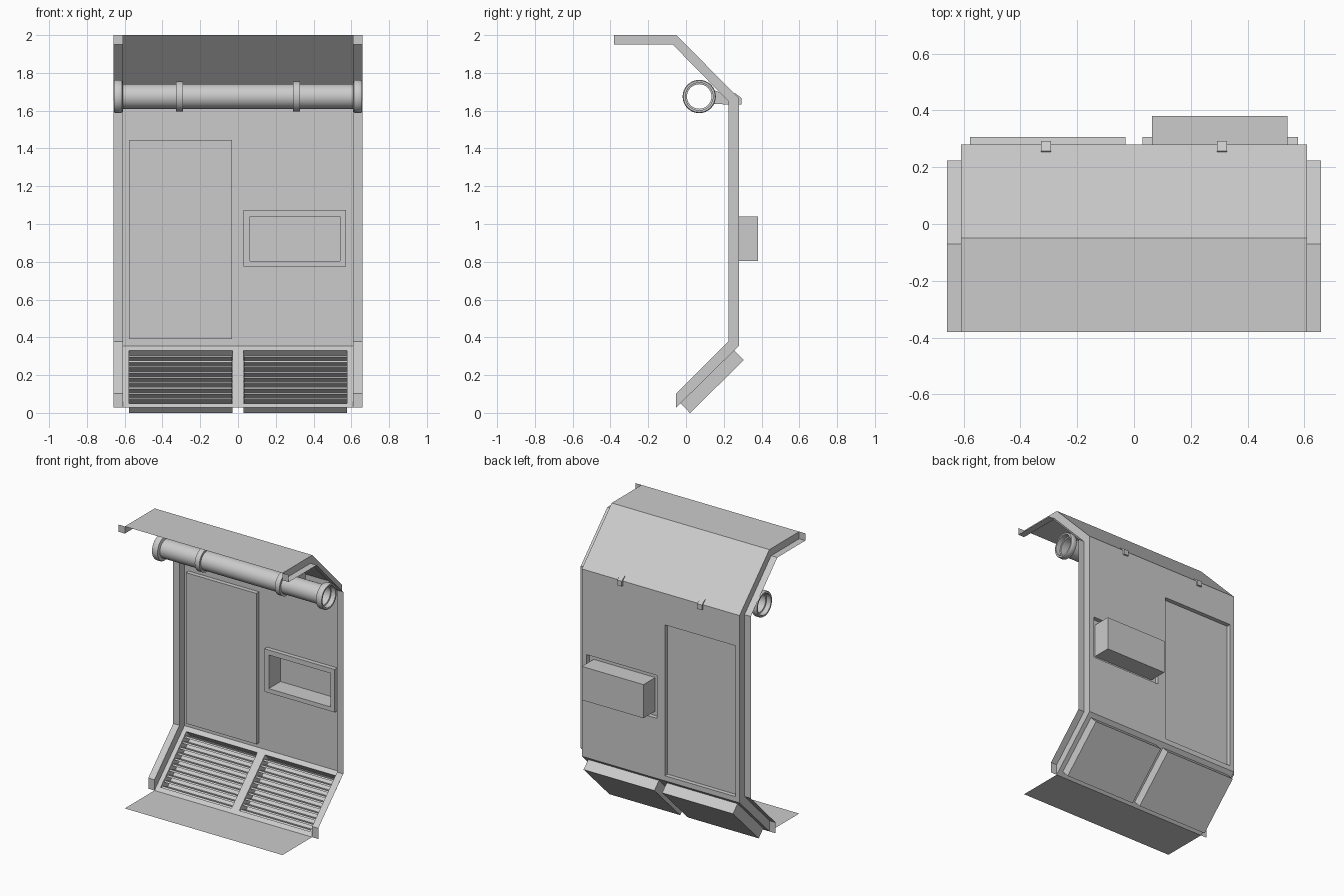
import bpy, bmesh, math
from mathutils import Vector

if "Cube" in bpy.data.objects:
    bpy.data.objects.remove(bpy.data.objects["Cube"])

W, F = 0.61, 0.658            # panel half width, outer edge of rib flange
OUT = [(-.38, 2), (-.05, 2), (.28, 1.665), (.28, .355), (-.052, .028)]
INN = [(-.38, 1.95), (-.07, 1.95), (.224, 1.65), (.224, .378), (-.052, .103)]
VENTS = [(-.578, -.03), (.03, .578)]


def make(name, faces, smooth=False):
    """Mesh object from a list of polygons given as point lists."""
    bm = bmesh.new()
    for f in faces:
        bm.faces.new([bm.verts.new(p) for p in f])
    bmesh.ops.remove_doubles(bm, verts=bm.verts, dist=1e-5)
    bmesh.ops.recalc_face_normals(bm, faces=bm.faces)
    me = bpy.data.meshes.new(name)
    bm.to_mesh(me)
    bm.free()
    ob = bpy.data.objects.new(name, me)
    bpy.context.collection.objects.link(ob)
    if smooth:
        bpy.context.view_layer.objects.active = ob
        ob.select_set(True)
        bpy.ops.object.shade_smooth_by_angle(angle=math.radians(35))
        ob.select_set(False)
    return ob


def strip(prof, x0, x1):
    """Sheet that follows a (y, z) profile between two x positions."""
    return [[(x0, *a), (x1, *a), (x1, *b), (x0, *b)] for a, b in zip(prof, prof[1:])]


def prism(prof, x0, x1):
    return strip(prof + prof[:1], x0, x1) + [[(x, *p) for p in prof] for x in (x0, x1)]


def holed(place, outer, holes):
    """Flat sheet in (x, v) with rectangular holes; place(x, v, depth) maps to 3D."""
    xs = sorted({r[i] for r in [outer] + holes for i in (0, 1)})
    vs = sorted({r[i] for r in [outer] + holes for i in (2, 3)})
    faces = []
    for a, b in zip(xs, xs[1:]):
        for c, d in zip(vs, vs[1:]):
            x, v = (a + b) / 2, (c + d) / 2
            if not any(h[0] < x < h[1] and h[2] < v < h[3] for h in holes):
                faces.append([place(*p, 0) for p in ((a, c), (b, c), (b, d), (a, d))])
    return faces


def sides(place, r, n0, n1):
    """Four walls of a rectangle between two depths."""
    c = [(r[0], r[2]), (r[1], r[2]), (r[1], r[3]), (r[0], r[3])]
    return [[place(*c[i], n0), place(*c[i - 1], n0), place(*c[i - 1], n1), place(*c[i], n1)]
            for i in range(4)]


def cap(place, r, n):
    return [[place(*p, n) for p in ((r[0], r[2]), (r[1], r[2]), (r[1], r[3]), (r[0], r[3]))]]


def lathe(name, prof, n=32, centre=(.07, 1.675)):
    """Revolve an (x, radius) profile about the pipe axis."""
    def pt(x, r, i):
        t = 2 * math.pi * i / n
        return (x, centre[0] + r * math.cos(t), centre[1] + r * math.sin(t))
    return make(name, [[pt(*a, i), pt(*b, i), pt(*b, i + 1), pt(*a, i + 1)]
                       for a, b in zip(prof, prof[1:]) for i in range(n)], True)


# Ceiling, upper slope and floor sheets
make("ceiling_and_upper_slope", strip(OUT[:3], -W, W))
make("floor", strip([(-.052, .028), (-.38, .028)], -W, W))

# Wall with raised door panel and framed niche
wall = lambda x, v, n: (x, .28 + n, v)
door = (-.578, -.033, .39, 1.445)
frame = (.03, .573, .775, 1.075)
niche = (.063, .54, .805, 1.04)
make("wall", holed(wall, (-W, W, .355, 1.665), [door, frame]))
make("door_panel", sides(wall, door, 0, -.03) + cap(wall, door, -.03))
raised = lambda x, v, n: wall(x, v, n - .03)
make("niche", sides(wall, frame, 0, -.03) + holed(raised, frame, [niche])
     + sides(wall, niche, -.03, .1) + cap(wall, niche, .1))

# Lower slope with two vents (v runs up the slope, n goes out the back)
base = Vector((0, -.052, .028))
up = Vector((0, .332, .327)).normalized()
back = Vector((0, up.z, -up.y))
slope = lambda x, v, n: tuple(base + Vector((x, 0, 0)) + up * v + back * n)
V0, V1, D = .032, .432, .072
holes = [(a, b, V0, V1) for a, b in VENTS]
make("lower_slope", holed(slope, (-W, W, 0, .466), holes))
COUNT = 10
pitch = (V1 - V0) / COUNT
for k, h in enumerate(holes):
    make(f"vent_box_{k}", sides(slope, h, 0, D) + cap(slope, h, D))
    slats = []
    for i in range(COUNT):
        v = V0 + pitch * i
        sec = [(v + .002, .012), (v + .014, .012), (v + .038, D - .001), (v + .026, D - .001)]
        pts = [slope(0, *p)[1:] for p in sec]
        slats += prism(pts, h[0] + .001, h[1] - .001)
    make(f"vent_slats_{k}", slats)

# Side ribs: web, flange and end caps
for s, side in ((-1, "left"), (1, "right")):
    f = strip(INN, s * W, s * F)
    for i in range(4):
        f.append([(s * W, *OUT[i]), (s * W, *OUT[i + 1]), (s * W, *INN[i + 1]), (s * W, *INN[i])])
    for i in (0, 4):
        f += strip([OUT[i], INN[i]], s * W, s * F)
    make(f"{side}_rib", f)

# Overhead pipe with end collars, rings and brackets
R = .065
lathe("pipe", [(-.62, R), (.62, R)])
for s, side in ((-1, "left"), (1, "right")):
    lathe(f"{side}_pipe_collar", [(s * x, r) for x, r in (
        (.608, R), (.613, .084), (.62, .088), (.648, .088), (.656, .084),
        (.656, .073), (.622, .073), (.62, R))])
    c = s * .31
    lathe(f"{side}_pipe_ring", [(c - .018, R), (c - .018, .08), (c + .018, .08), (c + .018, R)])
    make(f"{side}_pipe_bracket", prism(
        [(.14, 1.635), (.293, 1.632), (.293, 1.668), (.258, 1.694), (.235, 1.675), (.145, 1.71)],
        c - .018, c + .018))
